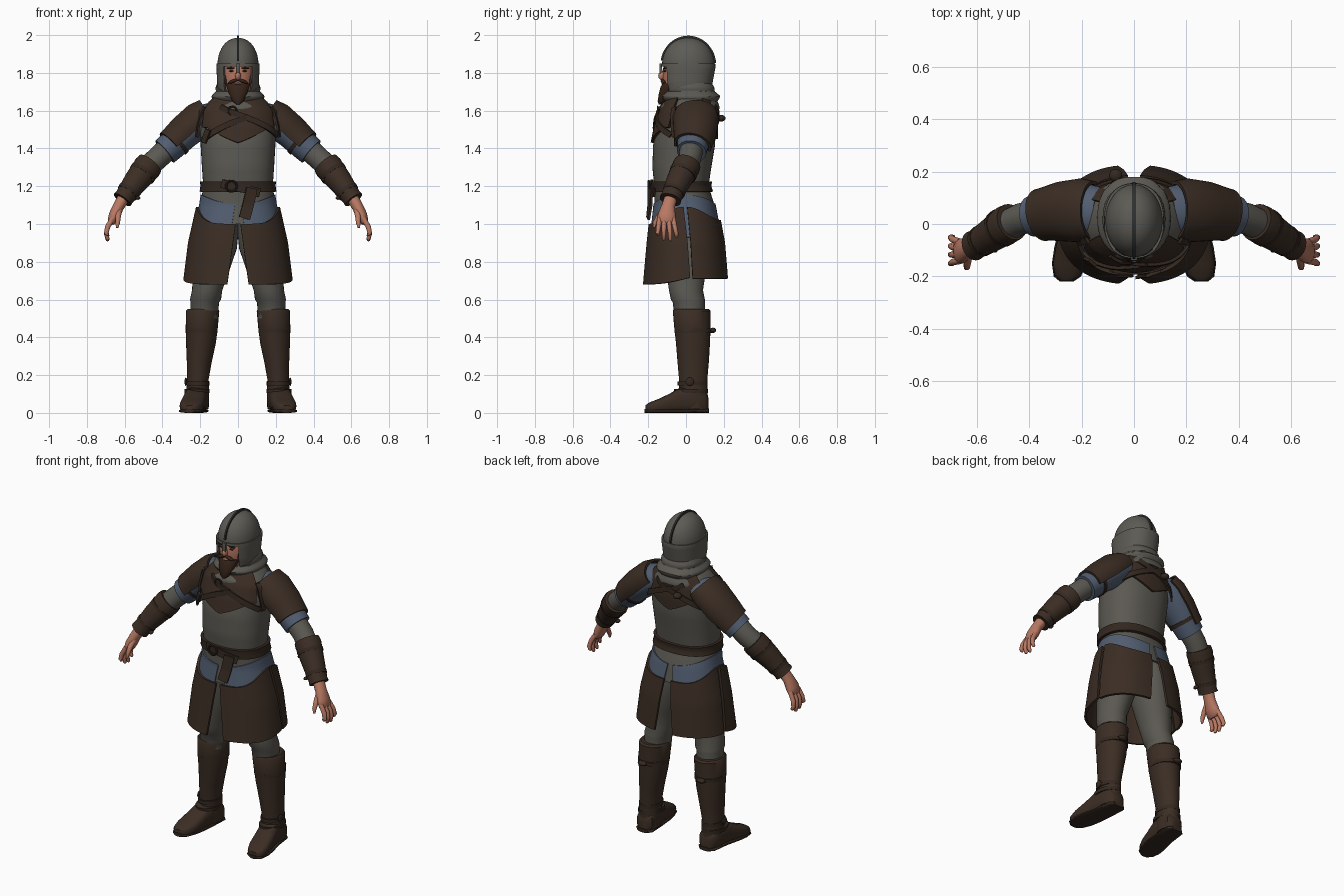
import bpy, bmesh, math
from mathutils import Vector, Matrix

if "Cube" in bpy.data.objects:
    bpy.data.objects.remove(bpy.data.objects["Cube"])

def material(name, c):
    m = bpy.data.materials.new(name)
    m.diffuse_color = (*c, 1)
    m.use_nodes = True
    m.node_tree.nodes["Principled BSDF"].inputs["Base Color"].default_value = m.diffuse_color
    return m

LEATHER = material("brown leather", (.043, .026, .017))
STRAP = material("dark strap leather", (.034, .021, .014))
MAIL = material("grey mail", (.105, .099, .083))
STEEL = material("helmet steel", (.108, .104, .09))
BLUE = material("blue cloth", (.085, .112, .165))
SKIN = material("skin", (.48, .19, .125))
HAIR = material("brown hair", (.036, .017, .010))
DARK = material("dark iron", (.03, .029, .026))

def finish(bm, name, mat, thick=0, mirror=False):
    bmesh.ops.remove_doubles(bm, verts=bm.verts, dist=1e-5)
    bmesh.ops.recalc_face_normals(bm, faces=bm.faces)
    me = bpy.data.meshes.new(name)
    bm.to_mesh(me)
    bm.free()
    me.materials.append(mat)
    ob = bpy.data.objects.new(name, me)
    bpy.context.collection.objects.link(ob)
    if thick:
        s = ob.modifiers.new("thickness", 'SOLIDIFY')
        s.thickness, s.offset = thick, 0
    if mirror:
        ob.modifiers.new("mirror", 'MIRROR').use_mirror_merge = False
    return ob

def skin_rows(name, rows, mat, closed=True, caps=True, thick=0, mirror=False):
    """Bridge rows of points into a surface."""
    bm = bmesh.new()
    vs = [[bm.verts.new(p) for p in r] for r in rows]
    n = len(rows[0])
    for a, b in zip(vs, vs[1:]):
        for i in range(n if closed else n - 1):
            j = (i + 1) % n
            bm.faces.new((a[i], a[j], b[j], b[i]))
    if closed and caps:
        bm.faces.new(vs[0])
        bm.faces.new(vs[-1])
    return finish(bm, name, mat, thick, mirror)

def loft(name, rings, mat, mirror=True, n=32):
    """Horizontal ellipses (x, y, z, rx, ry)."""
    ts = [2 * math.pi * i / n for i in range(n)]
    return skin_rows(name, [[(x + rx * math.cos(t), y + ry * math.sin(t), z) for t in ts]
                            for x, y, z, rx, ry in rings], mat, mirror=mirror)

def sweep(name, path, mat, arc=None, thick=0, mirror=True, n=24):
    """Ellipses across a path of (x, y, z, depth radius, height radius)."""
    P = [Vector(p[:3]) for p in path]
    a0, a1 = arc or (0, 360)
    rows = []
    for i, p in enumerate(path):
        T = (P[min(i + 1, len(P) - 1)] - P[max(i - 1, 0)]).normalized()
        U = Vector((0, 1, 0))
        U = (U - T * T.dot(U)).normalized()
        V = T.cross(U)
        k = n if arc is None else n - 1
        ts = [math.radians(a0 + (a1 - a0) * j / k) for j in range(n)]
        rows.append([P[i] + U * p[3] * math.cos(t) + V * p[4] * math.sin(t) for t in ts])
    return skin_rows(name, rows, mat, closed=arc is None, thick=thick, mirror=mirror)

def spow(v, p):
    return math.copysign(abs(v) ** p, v)

def surf(table, a, z, off=0):
    """Point on a body shell; a = degrees from front toward +x."""
    z0 = min(max(z, table[0][0]), table[-1][0])
    for lo, hi in zip(table, table[1:]):
        if z0 <= hi[0]:
            break
    f = (z0 - lo[0]) / (hi[0] - lo[0])
    rx, yf, yb = (lo[k] + (hi[k] - lo[k]) * f for k in (1, 2, 3))
    t = math.radians(a)
    return Vector(((rx + off) * spow(math.sin(t), .87),
                   (yf + yb) / 2 - ((yb - yf) / 2 + off) * spow(math.cos(t), .87), z))

def val(q, t):
    return q(t) if callable(q) else q

def patch(name, table, a0, a1, zb, zt, off, mat, thick=.012, mirror=False, nu=48, nv=14):
    rows = []
    for j in range(nv + 1):
        v = j / nv
        s, e = val(a0, v), val(a1, v)
        angs = [s + (e - s) * i / nu for i in range(nu + 1)]
        rows.append([surf(table, a, val(zb, a) * (1 - v) + val(zt, a) * v, off) for a in angs])
    return skin_rows(name, rows, mat, closed=False, thick=thick, mirror=mirror)

def strap(name, table, start, end, off, w, mat=STRAP, t=.012, mirror=False, n=14):
    """Flat strap over the shell between two (angle, z) points."""
    pts = [[surf(table, start[0] + (end[0] - start[0]) * i / n,
                 start[1] + (end[1] - start[1]) * i / n, off + d) for d in (0, .01)] for i in range(n + 1)]
    rows = []
    for i, (p, q) in enumerate(pts):
        T = (pts[min(i + 1, n)][0] - pts[max(i - 1, 0)][0]).normalized()
        N = (q - p).normalized()
        W = N.cross(T).normalized() * w / 2
        rows.append([p - W, p + W, p + W + N * t, p - W + N * t])
    return skin_rows(name, rows, mat, mirror=mirror)

def ball(name, loc, size, mat, mirror=False, rot=0):
    bm = bmesh.new()
    M = Matrix.Translation(loc) @ Matrix.Rotation(rot, 4, 'Y') @ Matrix.Diagonal((*size, 1))
    bmesh.ops.create_uvsphere(bm, u_segments=20, v_segments=12, radius=1, matrix=M)
    return finish(bm, name, mat, mirror=mirror)

def ring(name, loc, r, mat=STRAP):
    """Small buckle ring facing the front."""
    bpy.ops.mesh.primitive_torus_add(location=loc, rotation=(math.pi / 2, 0, 0), major_radius=r,
                                     minor_radius=r * .22, major_segments=20, minor_segments=8)
    ob = bpy.context.object
    ob.name = name
    ob.data.materials.append(mat)

# shells: z, half width, front y, back y
BODY = [(.66, .268, -.205, .205), (.9, .238, -.182, .183), (1.1, .193, -.16, .145), (1.2, .178, -.162, .113),
        (1.3, .185, -.172, .128), (1.42, .192, -.168, .148), (1.52, .196, -.148, .152),
        (1.6, .185, -.12, .145), (1.65, .145, -.09, .13), (1.69, .09, -.06, .1)]
HELM = [(1.68, .098, -.1, .12), (1.75, .105, -.12, .135), (1.83, .108, -.126, .15), (1.86, .107, -.124, .148)]
HOOD = [(1.58, .165, -.135, .17), (1.62, .15, -.13, .172), (1.65, .125, -.105, .16), (1.675, .135, -.125, .176),
        (1.70, .11, -.1, .145), (1.72, .114, -.108, .145), (1.76, .098, -.09, .12)]

# torso, skirt and belt
sin4 = lambda a: abs(math.sin(math.radians(a))) ** 4
patch("mail_torso", BODY, 0, 360, 1.0, 1.69, 0, MAIL, nv=30)
patch("blue_underskirt", BODY, lambda v: 8 - 5 * v, lambda v: 172 + 5 * v, .93,
      lambda a: 1.105 + .05 * sin4(a) ** .4, .009, BLUE, .008, True)
hem_top = lambda a: 1.0 + .09 * sin4(a)
patch("front_skirt_panel", BODY, lambda v: 9 - 7 * v, lambda v: 94 - 5 * v,
      lambda a: .68 + .03 * (a / 90) ** 4, hem_top, .02, LEATHER, .014, True)
patch("back_skirt_panel", BODY, lambda v: 97 - 4 * v, lambda v: 170 + 6 * v, .71,
      lambda a: 1.02 + .07 * sin4(a), .018, LEATHER, .014, True)
patch("belt", BODY, 0, 360, 1.17, 1.225, .012, STRAP, .018, nv=4)
strap("belt_wrap", BODY, (-22, 1.215), (30, 1.165), .018, .045)
strap("belt_tail", BODY, (17, 1.19), (6, 1.03), .028, .06, LEATHER)
ring("belt_buckle", (-.035, -.197, 1.2), .028)

# leather mantle and crossing straps
patch("chest_mantle", BODY, -60, 60, lambda a: 1.43 + .08 * min(1, abs(a) / 48), 1.665, .012, LEATHER, .018)
patch("back_mantle", BODY, 120, 240, lambda a: 1.45 + .09 * min(1, abs(a - 180) / 50), 1.665, .01, LEATHER, .018)
strap("chest_strap", BODY, (-25, 1.62), (68, 1.47), .02, .03)
strap("chest_strap_low", BODY, (12, 1.57), (-58, 1.44), .02, .03)
strap("chest_strap_tail", BODY, (-40, 1.50), (-50, 1.43), .03, .035)
strap("back_strap_a", BODY, (115, 1.47), (205, 1.62), .018, .03)
strap("back_strap_b", BODY, (245, 1.47), (155, 1.62), .018, .03)
strap("shoulder_strap", BODY, (62, 1.62), (75, 1.46), .022, .025, mirror=True)
ring("chest_buckle", (-.03, -.15, 1.6), .022)
ball("back_knot", (-.07, .185, 1.56), (.025, .025, .018), STRAP)

# hood, head and helmet
patch("mail_hood", HOOD, 0, 360, lambda a: 1.6 - .01 * math.cos(math.radians(a)),
      lambda a: 1.735 - .035 * math.cos(math.radians(a)), 0, MAIL, .012, nv=24)
loft("head", [(0, 0, 1.62, .06, .065), (0, -.01, 1.68, .065, .085), (0, -.012, 1.72, .08, .103),
              (0, -.008, 1.77, .09, .115), (0, -.003, 1.82, .095, .118), (0, 0, 1.87, .09, .11)], SKIN, False)
ball("nose", (0, -.125, 1.785), (.015, .022, .024), SKIN)
ball("eye", (.035, -.112, 1.81), (.013, .008, .005), DARK, True)
ball("eyebrow", (.037, -.112, 1.825), (.024, .009, .005), HAIR, True)
loft("beard", [(0, -.136, 1.632, .008, .008), (0, -.128, 1.65, .03, .022), (0, -.108, 1.69, .048, .036),
               (0, -.09, 1.725, .06, .045), (0, -.078, 1.745, .066, .045)], HAIR, False)
ball("moustache", (.023, -.12, 1.757), (.032, .014, .009), HAIR, True, .35)
ball("sideburn", (.07, -.075, 1.76), (.012, .022, .032), HAIR, True)
ball("lips", (0, -.122, 1.743), (.018, .009, .005), SKIN)
arcs = [math.radians(89 * i / 12) for i in range(13)]
loft("helmet_dome", [(0, .012, 1.84 + .145 * math.sin(t), .109 * math.cos(t) ** .9, .139 * math.cos(t) ** .9)
                     for t in arcs], STEEL, False, 40)
patch("helmet_cheek_guard", HELM, 39, 321,
      lambda a: 1.70 + .03 * (1 - math.cos(math.radians(a))) / 2, 1.848, .001, STEEL, .01)
patch("helmet_brow_band", HELM, 0, 360, 1.834, 1.85, .003, STEEL, .006, nv=3)
patch("helmet_nasal", HELM, -4, 4, 1.775, 1.85, .008, STEEL, .014, nu=6)
crest = [math.radians(10 + 165 * i / 24) for i in range(25)]
skin_rows("helmet_crest", [[(x, .012 - r * math.cos(t), 1.84 + h * math.sin(t))
                            for x, r, h in ((-.007, .13, .135), (.007, .13, .135), (.005, .148, .157), (-.005, .148, .157))]
                           for t in crest], DARK)

# arms
sweep("mail_sleeve", [(.3, .045, 1.46, .06, .06), (.37, .03, 1.4, .063, .062), (.43, .02, 1.345, .06, .06),
                      (.5, -.015, 1.28, .058, .06), (.6, -.075, 1.15, .04, .04)], MAIL)
sweep("blue_sleeve", [(.13, .045, 1.575, .095, .07), (.19, .05, 1.55, .105, .086), (.28, .047, 1.48, .097, .082),
                      (.345, .037, 1.42, .083, .078), (.388, .029, 1.383, .078, .076)], BLUE)
sweep("shoulder_pad", [(.155, .052, 1.59, .105, .076), (.2, .052, 1.555, .115, .09), (.275, .048, 1.485, .107, .092),
                       (.335, .039, 1.43, .095, .084), (.353, .034, 1.414, .094, .082)], LEATHER, (-16, 196), .014)
sweep("sleeve_band", [(.318, .042, 1.444, .092, .084), (.333, .04, 1.43, .09, .084)], STRAP)
sweep("bracer", [(.465, .008, 1.318, .072, .072), (.48, 0, 1.3, .074, .076), (.54, -.04, 1.225, .065, .066),
                 (.6, -.077, 1.145, .055, .052), (.612, -.083, 1.128, .058, .054)], LEATHER)
for x, y, z, r in [(.5, -.012, 1.275, .075), (.575, -.061, 1.178, .061)]:
    sweep("bracer_strap", [(x, y, z, r, r), (x + .011, y - .007, z - .015, r - .002, r - .002)], STRAP)
    ball("bracer_buckle", (x - .046, y - .03, z - .04), (.012, .018, .01), STRAP, True)

# hands
sweep("palm", [(.605, -.08, 1.14, .034, .032), (.634, -.095, 1.09, .036, .03), (.655, -.102, 1.045, .048, .03),
               (.668, -.105, 1.012, .046, .023), (.673, -.105, 1.0, .03, .014)], SKIN)
for i, tip in enumerate((.945, .92, .915, .935)):
    y = -.14 + i * .024
    yt = -.15 + i * .033
    sweep("finger", [(.664, y, 1.03, .013, .014), (.69, (y + yt) / 2, .985, .013, .014), (.698, yt, .95, .011, .012),
                     (.69, yt, tip, .01, .01), (.688, yt, tip - .006, .004, .004)], SKIN, n=12)
sweep("thumb", [(.63, -.11, 1.08, .016, .018), (.635, -.145, 1.04, .014, .015), (.637, -.165, 1.005, .012, .012),
                (.64, -.17, .98, .006, .006)], SKIN, n=12)

# legs and boots
loft("trouser_leg", [(.085, -.01, 1.1, .09, .12), (.1, 0, .98, .105, .13), (.118, .005, .87, .112, .125),
                     (.143, 0, .75, .096, .105), (.163, 0, .65, .08, .09), (.172, .01, .6, .082, .09),
                     (.176, .015, .585, .075, .085), (.18, .02, .5, .075, .08)], MAIL)
loft("boot_shaft", [(.186, .028, .55, .08, .092), (.187, .03, .54, .088, .1), (.192, .034, .45, .085, .096),
                    (.196, .037, .37, .079, .09), (.205, .038, .27, .066, .083), (.212, .038, .18, .057, .075),
                    (.214, .04, .1, .06, .075), (.215, .045, .02, .06, .072)], LEATHER)

def foot(name, stations, mat):
    ts = [2 * math.pi * i / 24 for i in range(24)]
    skin_rows(name, [[(x + w * spow(math.cos(t), .75), y, h / 2 + h / 2 * spow(math.sin(t), .65)) for t in ts]
                     for y, x, w, h in stations], mat, mirror=True)

foot("boot_foot", [(.118, .212, .03, .08), (.1, .213, .052, .11), (.04, .217, .06, .14), (-.03, .225, .06, .135),
                   (-.09, .236, .063, .1), (-.15, .246, .063, .072), (-.195, .253, .05, .055), (-.215, .256, .025, .04)], LEATHER)
foot("boot_sole", [(.122, .212, .035, .022), (.1, .213, .057, .022), (0, .222, .06, .02), (-.09, .237, .067, .02),
                   (-.15, .247, .066, .02), (-.2, .254, .052, .02), (-.22, .257, .025, .02)], STRAP)
for z, x, y, rx, ry in [(.435, .193, .038, .084, .1), (.155, .214, .035, .062, .08), (.115, .217, .026, .066, .09)]:
    loft("boot_strap", [(x, y, z - .011, rx, ry), (x, y, z + .011, rx, ry)], STRAP)
ball("boot_buckle", (.2, .142, .437), (.028, .018, .014), STRAP, True)
ball("ankle_buckle", (.276, .02, .165), (.007, .022, .022), STRAP, True)

# apply modifiers and smooth
bpy.ops.object.select_all(action='SELECT')
bpy.context.view_layer.objects.active = bpy.context.selected_objects[0]
bpy.ops.object.convert(target='MESH')
bpy.ops.object.shade_smooth_by_angle(angle=math.radians(42))
